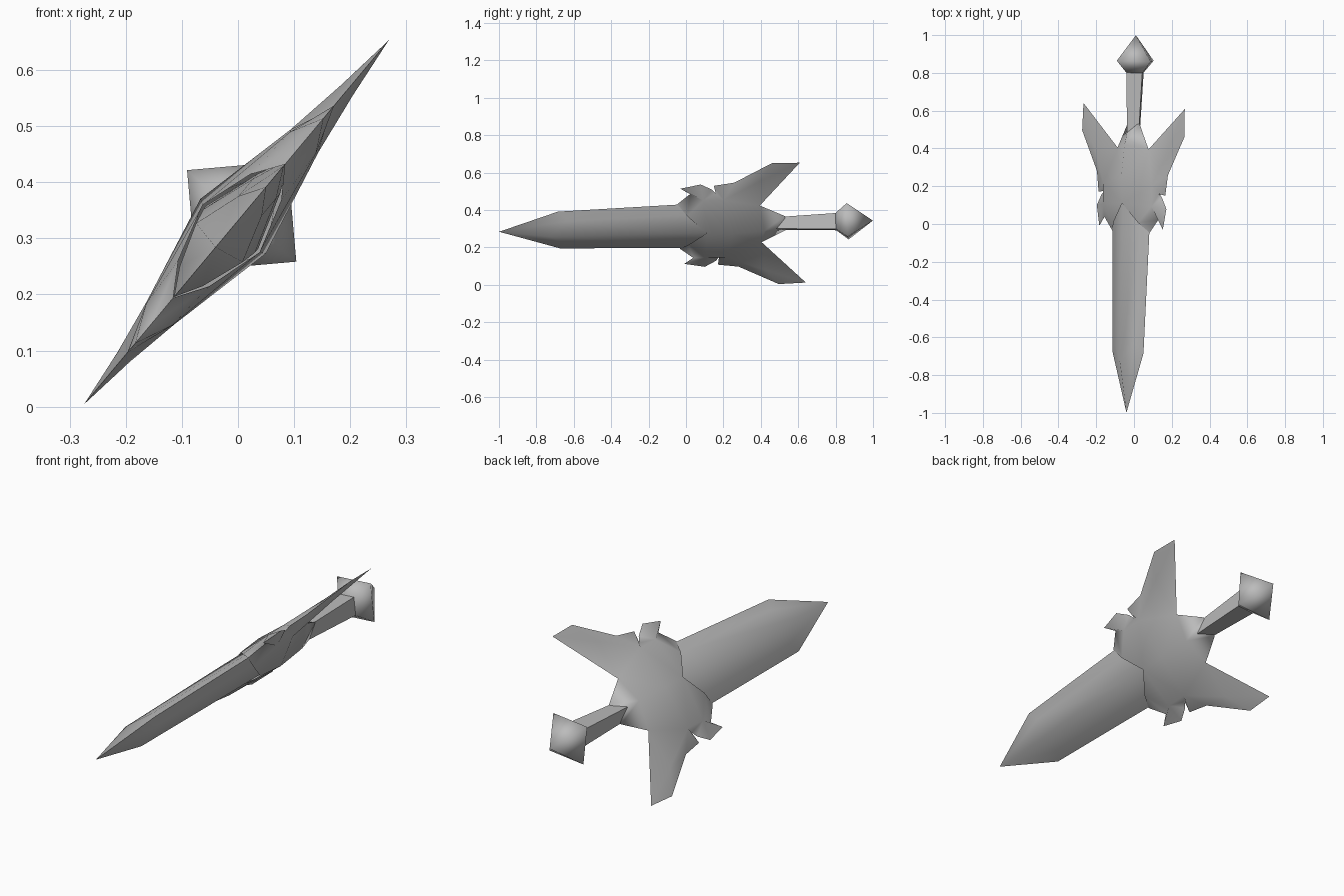
import bpy, bmesh, math
from mathutils import Matrix, Vector

cube = bpy.data.objects.get("Cube")
if cube:
    bpy.data.objects.remove(cube)

steel = bpy.data.materials.new("grey steel")
steel.use_nodes = True
GREY = (0.5, 0.5, 0.5, 1.0)
steel.diffuse_color = GREY
steel.node_tree.nodes["Principled BSDF"].inputs["Base Color"].default_value = GREY

# Sword frame: local x = blade width, y = towards the pommel, z = thickness
along = Vector((0.025, 1.0, 0.03)).normalized()
thick = Vector((0.642, -0.04, 0.767)).cross(along).normalized()
width = along.cross(thick)
FRAME = Matrix.Translation((-0.015, 0, 0.314)) @ Matrix((width, along, thick)).transposed().to_4x4()


def finish(name, bm, angle=80):
    bmesh.ops.remove_doubles(bm, verts=bm.verts, dist=0.0005)
    bmesh.ops.recalc_face_normals(bm, faces=bm.faces)
    mesh = bpy.data.meshes.new(name)
    bm.to_mesh(mesh)
    bm.free()
    mesh.materials.append(steel)
    obj = bpy.data.objects.new(name, mesh)
    bpy.context.collection.objects.link(obj)
    obj.matrix_world = FRAME
    bpy.ops.object.select_all(action='DESELECT')
    obj.select_set(True)
    bpy.context.view_layer.objects.active = obj
    bpy.ops.object.shade_smooth_by_angle(angle=math.radians(angle))
    return obj


def loft(name, rings, tip=None, angle=80):
    """Skin a row of closed rings; finish in a point if tip is given."""
    bm = bmesh.new()
    rows = [[bm.verts.new(p) for p in ring] for ring in rings]
    n = len(rows[0])
    for a, b in zip(rows, rows[1:]):
        for i in range(n):
            bm.faces.new((a[i], a[(i + 1) % n], b[(i + 1) % n], b[i]))
    bm.faces.new(rows[0])
    if tip:
        t = bm.verts.new(tip)
        for i in range(n):
            bm.faces.new((rows[-1][i], rows[-1][(i + 1) % n], t))
    else:
        bm.faces.new(rows[-1])
    return finish(name, bm, angle)


def blade_ring(edge, shoulder, ridge):
    """Eight-sided section from three (width, along, thickness) points."""
    (w, we, _), (s, sv, st), (_, rv, rt) = edge, shoulder, ridge
    return [(w, we, 0), (s, sv, st), (0, rv, rt), (-s, sv, st),
            (-w, we, 0), (-s, sv, -st), (0, rv, -rt), (s, sv, -st)]


def diamond(v, r):
    return [(r, v, 0), (0, v, r), (-r, v, 0), (0, v, -r)]


# Blade with raised inner panel
loft("blade", [
    blade_ring((0.158, 0.2, 0), (0.10, 0.2, 0.027), (0, 0.2, 0.06)),
    blade_ring((0.152, -0.03, 0), (0.098, -0.03, 0.027), (0, -0.03, 0.06)),
    blade_ring((0.128, -0.68, 0), (0.082, -0.63, 0.027), (0, -0.73, 0.054)),
], tip=(0, -1.0, 0))

# Winged guard: one quarter, mirrored across width and thickness
P = {
    "front": (0, 0.11, 0.066), "peak": (0, 0.25, 0.076),
    "back": (0, 0.42, 0.06), "rear": (0, 0.54, 0.03), "rear_mid": (0, 0.54, 0),
    "rear_side": (0.05, 0.53, 0), "armpit": (0.128, 0.40, 0),
    "wing_tip": (0.418, 0.625, 0), "wing_out": (0.423, 0.48, 0),
    "wing_root": (0.293, 0.27, 0), "wing_barb": (0.275, 0.16, 0),
    "notch": (0.222, 0.168, 0), "spur_back": (0.248, 0.15, 0),
    "spur_out": (0.287, 0.09, 0), "spur_tip": (0.262, -0.02, 0),
    "spur_in": (0.222, 0.03, 0), "collar": (0.155, -0.04, 0),
    "collar_mid": (0.10, 0.01, 0.036), "wing_mid": (0.2, 0.21, 0.032),
    "spur_mid": (0.2, 0.10, 0.03), "wing_ridge": (0.31, 0.41, 0.014),
}
FACES = [
    "front collar_mid spur_mid", "collar_mid collar spur_in",
    "collar_mid spur_in spur_mid", "spur_mid spur_in spur_tip",
    "spur_mid spur_tip spur_out", "spur_mid spur_out spur_back",
    "spur_mid spur_back notch", "spur_mid notch wing_mid",
    "front spur_mid wing_mid", "front wing_mid peak",
    "wing_mid notch wing_barb", "wing_mid wing_barb wing_root",
    "wing_mid wing_root wing_ridge", "wing_ridge wing_root wing_out",
    "wing_ridge wing_out wing_tip", "wing_ridge wing_tip armpit",
    "wing_mid wing_ridge armpit", "peak wing_mid armpit",
    "peak armpit back", "back armpit rear_side",
    "back rear_side rear", "rear rear_side rear_mid",
]
bm = bmesh.new()
for sx in (1, -1):
    for sz in (1, -1):
        verts = {k: bm.verts.new((x * sx, y, z * sz)) for k, (x, y, z) in P.items()}
        for face in FACES:
            bm.faces.new([verts[k] for k in face.split()])
finish("winged_guard", bm)

# Four-sided grip and pointed pommel
loft("grip", [diamond(0.45, 0.042), diamond(0.82, 0.061)], angle=60)
loft("pommel", [diamond(0.80, 0.058), diamond(0.865, 0.127)], tip=(0, 1.0, 0))
